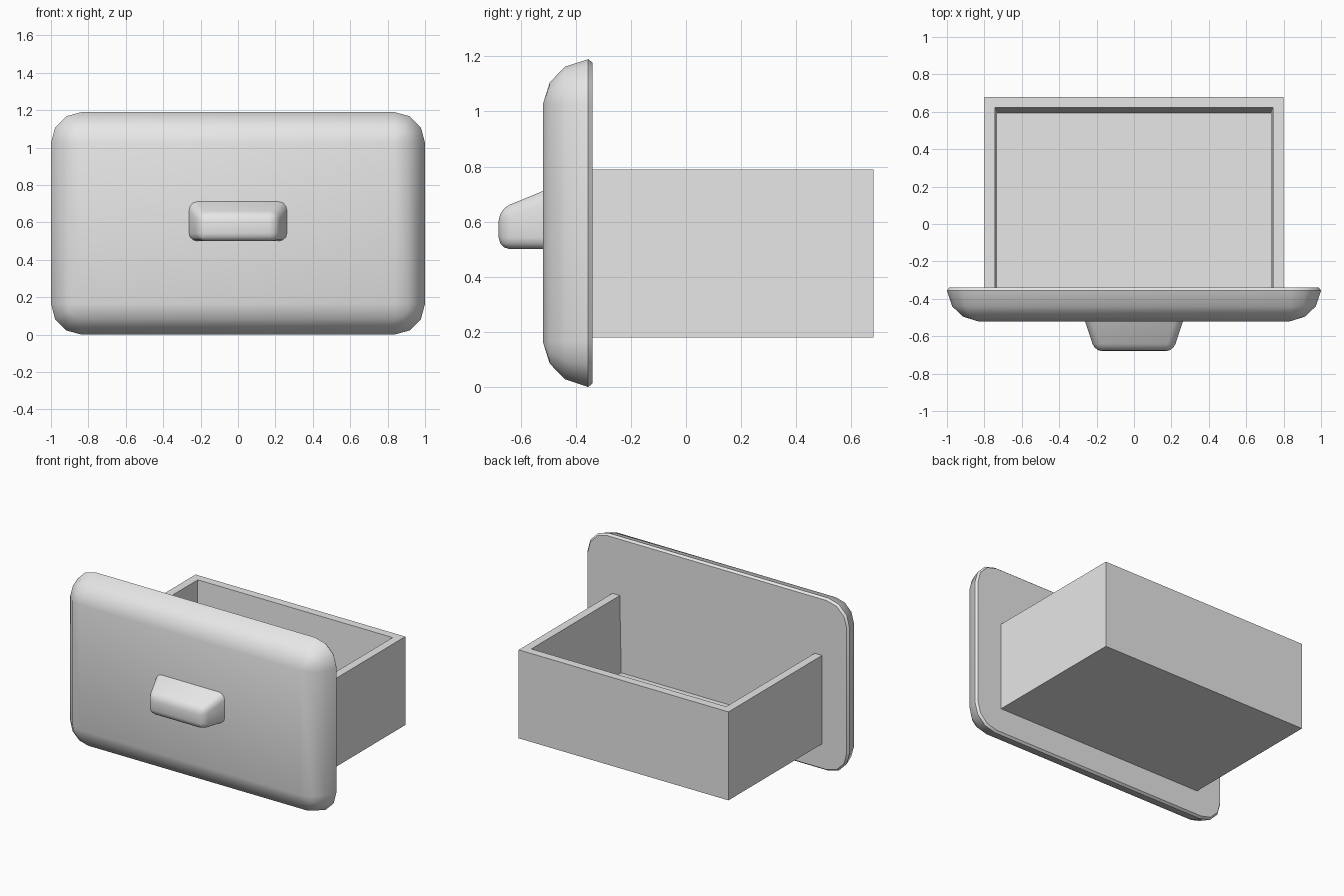
import bpy, bmesh, math
from mathutils import Vector

cube = bpy.data.objects.get("Cube")
if cube:
    bpy.data.objects.remove(cube, do_unlink=True)

GREY = (0.8, 0.8, 0.8, 1.0)
mat = bpy.data.materials.new("plain grey")
mat.use_nodes = True
mat.diffuse_color = GREY
mat.node_tree.nodes["Principled BSDF"].inputs["Base Color"].default_value = GREY


def finish(bm, name, smooth=False):
    bmesh.ops.recalc_face_normals(bm, faces=bm.faces[:])
    mesh = bpy.data.meshes.new(name)
    bm.to_mesh(mesh)
    bm.free()
    mesh.materials.append(mat)
    obj = bpy.data.objects.new(name, mesh)
    bpy.context.collection.objects.link(obj)
    if smooth:
        bpy.ops.object.select_all(action="DESELECT")
        obj.select_set(True)
        bpy.context.view_layer.objects.active = obj
        bpy.ops.object.shade_smooth_by_angle(angle=math.radians(40))
    return obj


def box(bm, lo, hi):
    """Add a box spanning two opposite corners."""
    lo, hi = Vector(lo), Vector(hi)
    bmesh.ops.create_cube(bm, size=1)
    for v in bm.verts:
        v.co = (lo + hi) / 2 + v.co * (hi - lo)
    bm.faces.ensure_lookup_table()


# Front panel: rounded rectangles lofted from back to front
HALF_W, HALF_H, RADIUS, STEPS = 1.0, 0.595, 0.165, 3
bm = bmesh.new()
rings = []
for y, inset in ((-0.34, 0.012), (-0.355, 0), (-0.44, 0.028), (-0.495, 0.085), (-0.52, RADIUS)):
    ring = []
    for corner, (sx, sz) in enumerate(((1, 1), (-1, 1), (-1, -1), (1, -1))):
        for i in range(STEPS + 1):
            a = math.pi / 2 * (corner + i / STEPS)
            r = RADIUS - inset
            ring.append(bm.verts.new((sx * (HALF_W - RADIUS) + r * math.cos(a), y,
                                      HALF_H + sz * (HALF_H - RADIUS) + r * math.sin(a))))
    rings.append(ring)
for a, b in zip(rings, rings[1:]):
    for i in range(len(a)):
        j = (i + 1) % len(a)
        bm.faces.new((a[i], a[j], b[j], b[i]))
bm.faces.new(rings[0])
bm.faces.new(rings[-1])
bmesh.ops.remove_doubles(bm, verts=bm.verts[:], dist=0.0005)
finish(bm, "front_panel", smooth=True)

# Drawer box: open top, its front wall sunk in the panel
bm = bmesh.new()
box(bm, (-0.8, -0.44, 0.18), (0.8, 0.68, 0.79))
top = max(bm.faces, key=lambda f: f.calc_center_median().z)
bmesh.ops.inset_region(bm, faces=[top], thickness=0.08)
floor = bmesh.ops.extrude_discrete_faces(bm, faces=[top])["faces"][0]
for v in floor.verts:
    v.co.z = 0.26
    v.co.x *= 0.985
    if v.co.y > 0:
        v.co.y -= 0.03
finish(bm, "drawer_box")

# Pull: tapered block with softened outer edges
bm = bmesh.new()
box(bm, (-0.265, -0.68, 0.5), (0.265, -0.51, 0.715))
for v in bm.verts:
    if v.co.y < -0.6:
        v.co.x *= 0.79
        if v.co.z > 0.6:
            v.co.z = 0.645
edges = [e for e in bm.edges if min(v.co.y for v in e.verts) < -0.6]
bmesh.ops.bevel(bm, geom=edges, offset=0.042, segments=3, profile=0.5, affect="EDGES")
finish(bm, "pull", smooth=True)
